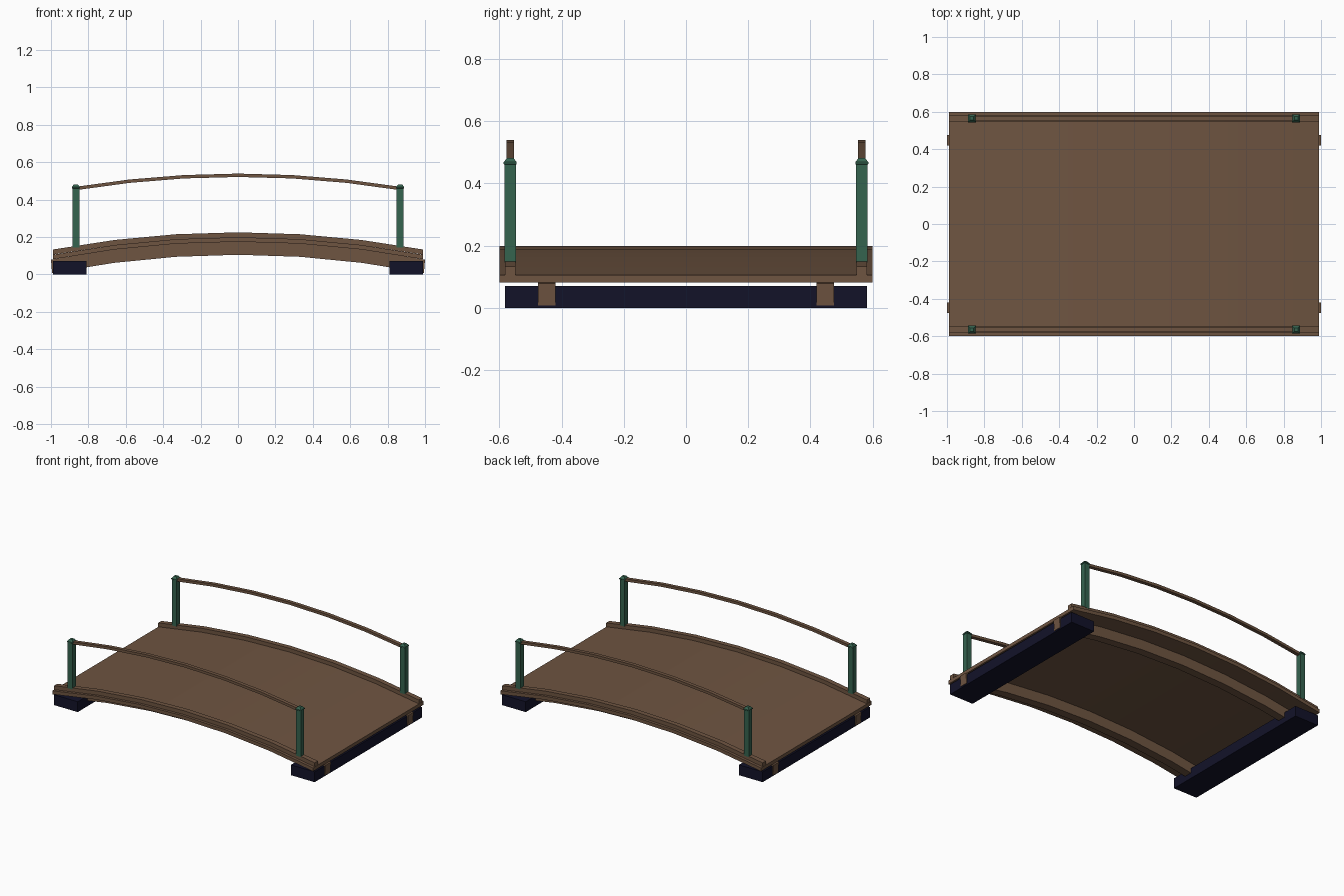
import bpy, bmesh, math

if "Cube" in bpy.data.objects:
    bpy.data.objects.remove(bpy.data.objects["Cube"])


def material(name, col):
    m = bpy.data.materials.new(name)
    m.diffuse_color = (*col, 1)
    m.use_nodes = True
    m.node_tree.nodes["Principled BSDF"].inputs["Base Color"].default_value = m.diffuse_color
    return m


WOOD = material("brown wood", (0.158, 0.090, 0.053))
GREEN = material("green posts", (0.036, 0.125, 0.078))
NAVY = material("dark navy footing", (0.006, 0.006, 0.022))


def finish(bm, name, mat, smooth=False):
    bmesh.ops.recalc_face_normals(bm, faces=bm.faces)
    me = bpy.data.meshes.new(name)
    bm.to_mesh(me)
    bm.free()
    me.materials.append(mat)
    ob = bpy.data.objects.new(name, me)
    bpy.context.collection.objects.link(ob)
    if smooth:
        bpy.context.view_layer.objects.active = ob
        ob.select_set(True)
        bpy.ops.object.shade_smooth_by_angle(angle=math.radians(30))
        ob.select_set(False)
    return ob


def arched_bar(name, half, y0, y1, top, thick, drop, lean=0.0, segs=6):
    """Bar along x following a shallow arch; lean tilts the end faces outward."""
    bm = bmesh.new()
    rings = []
    for i in range(segs + 1):
        t = -1 + 2 * i / segs
        z = top - drop * t * t
        xt, xb = t * half, t * (half - lean)
        rings.append([bm.verts.new(p) for p in
                      ((xb, y0, z - thick), (xb, y1, z - thick),
                       (xt, y1, z), (xt, y0, z))])
    for a, b in zip(rings, rings[1:]):
        for k in range(4):
            n = (k + 1) % 4
            bm.faces.new((a[k], a[n], b[n], b[k]))
    bm.faces.new(rings[0])
    bm.faces.new(rings[-1])
    return finish(bm, name, WOOD, True)


def stacked_post(name, x, y, levels):
    """Square post lofted through (half width, height) levels."""
    bm = bmesh.new()
    rings = [[bm.verts.new((x + sx * w, y + sy * w, z))
              for sx, sy in ((-1, -1), (1, -1), (1, 1), (-1, 1))]
             for w, z in levels]
    for a, b in zip(rings, rings[1:]):
        for k in range(4):
            n = (k + 1) % 4
            bm.faces.new((a[k], a[n], b[n], b[k]))
    bm.faces.new(rings[0])
    bm.faces.new(rings[-1])
    return finish(bm, name, GREEN)


def box(name, x0, x1, y0, y1, z0, z1, mat):
    bm = bmesh.new()
    bmesh.ops.create_cube(bm, size=1)
    for v in bm.verts:
        v.co = ((x0 + x1) / 2 + v.co.x * (x1 - x0),
                (y0 + y1) / 2 + v.co.y * (y1 - y0),
                (z0 + z1) / 2 + v.co.z * (z1 - z0))
    return finish(bm, name, mat)


# walking deck
arched_bar("deck", 0.99, -0.6, 0.6, 0.199, 0.024, 0.094)

for s, side in ((-1, "front"), (1, "back")):
    # support beam, curb and handrail on each side
    arched_bar(side + "_beam", 1.0, s * 0.448 - 0.028, s * 0.448 + 0.028,
               0.176, 0.071, 0.097, lean=0.006)
    arched_bar(side + "_curb", 0.99, s * 0.565 - 0.017, s * 0.565 + 0.017,
               0.225, 0.027, 0.092)
    arched_bar(side + "_handrail", 0.87, s * 0.565 - 0.0125, s * 0.565 + 0.0125,
               0.539, 0.018, 0.071)
    # posts with pointed caps
    for e, end in ((-1, "left"), (1, "right")):
        stacked_post(f"{side}_{end}_post", e * 0.867, s * 0.565,
                     [(0.0185, 0.145), (0.0185, 0.46), (0.021, 0.462),
                      (0.021, 0.468), (0.010, 0.482)])

# footings
for e, end in ((-1, "left"), (1, "right")):
    xa, xb = sorted((e * 0.81, e * 0.99))
    box(end + "_footing", xa, xb, -0.582, 0.582, 0, 0.071, NAVY)
